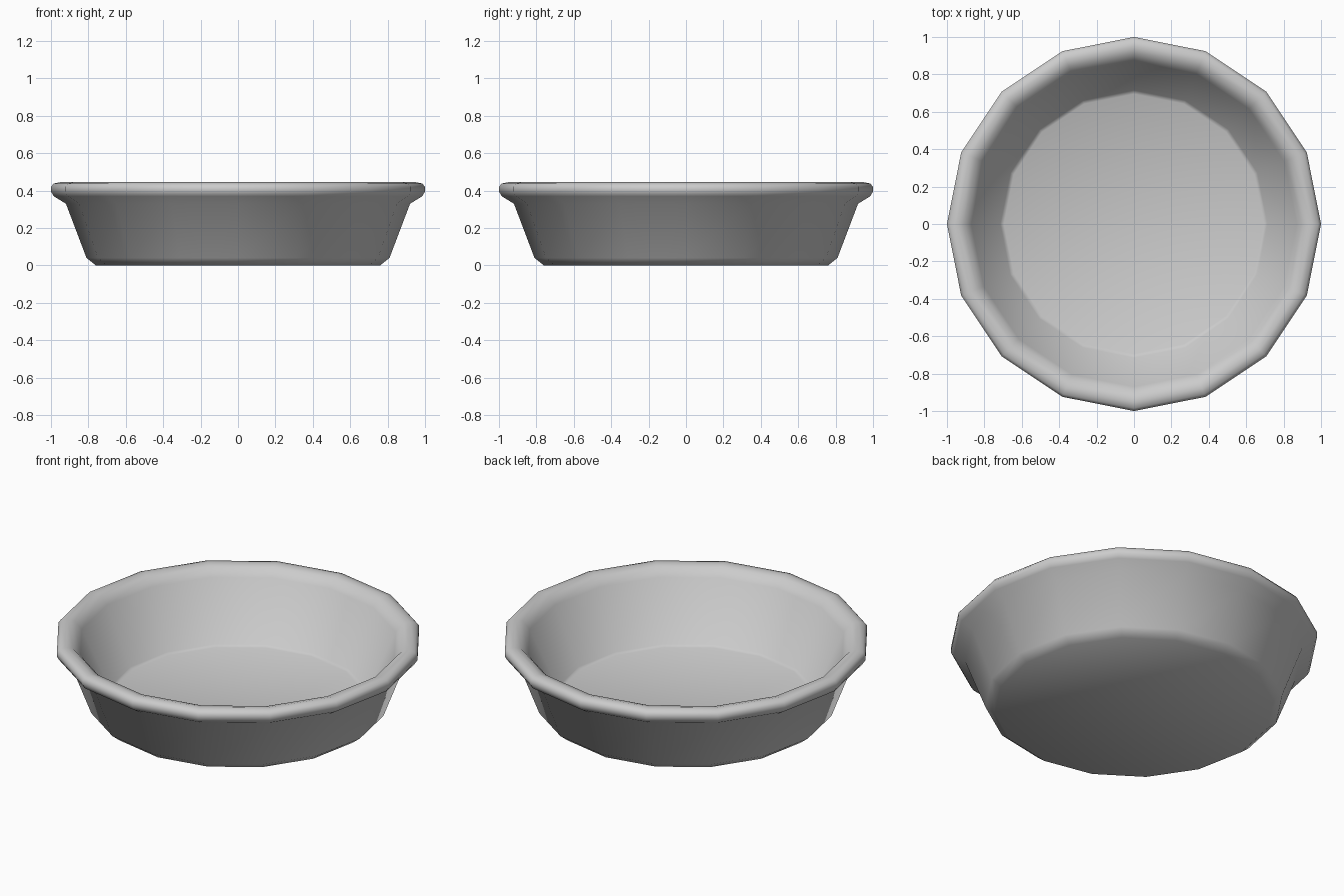
import bpy, bmesh
from math import cos, sin, tau, radians

if "Cube" in bpy.data.objects:
    bpy.data.objects.remove(bpy.data.objects["Cube"])

SIDES = 16

# Closed shell cross-section (radius, height): underside, outer wall, rolled rim, inner wall, floor
profile = [
    (0.76, 0.0), (0.81, 0.04), (0.92, 0.33), (0.985, 0.37), (1.0, 0.395),
    (1.0, 0.42), (0.985, 0.438), (0.95, 0.445), (0.91, 0.435), (0.87, 0.39),
    (0.715, 0.06), (0.695, 0.05),
]


def lathe(name, points, sides):
    bm = bmesh.new()
    rings = [[bm.verts.new((r * cos(tau * i / sides), r * sin(tau * i / sides), z))
              for i in range(sides)] for r, z in points]
    for a, b in zip(rings, rings[1:]):
        for i in range(sides):
            j = (i + 1) % sides
            bm.faces.new((a[i], a[j], b[j], b[i]))
    # Flat underside and inner floor
    bm.faces.new(rings[0][::-1])
    bm.faces.new(rings[-1])
    bmesh.ops.recalc_face_normals(bm, faces=bm.faces)
    mesh = bpy.data.meshes.new(name)
    bm.to_mesh(mesh)
    bm.free()
    obj = bpy.data.objects.new(name, mesh)
    bpy.context.collection.objects.link(obj)
    return obj


# Round dish with rolled rim
dish = lathe("round_dish", profile, SIDES)
bpy.context.view_layer.objects.active = dish
dish.select_set(True)
bpy.ops.object.shade_smooth_by_angle(angle=radians(60))
